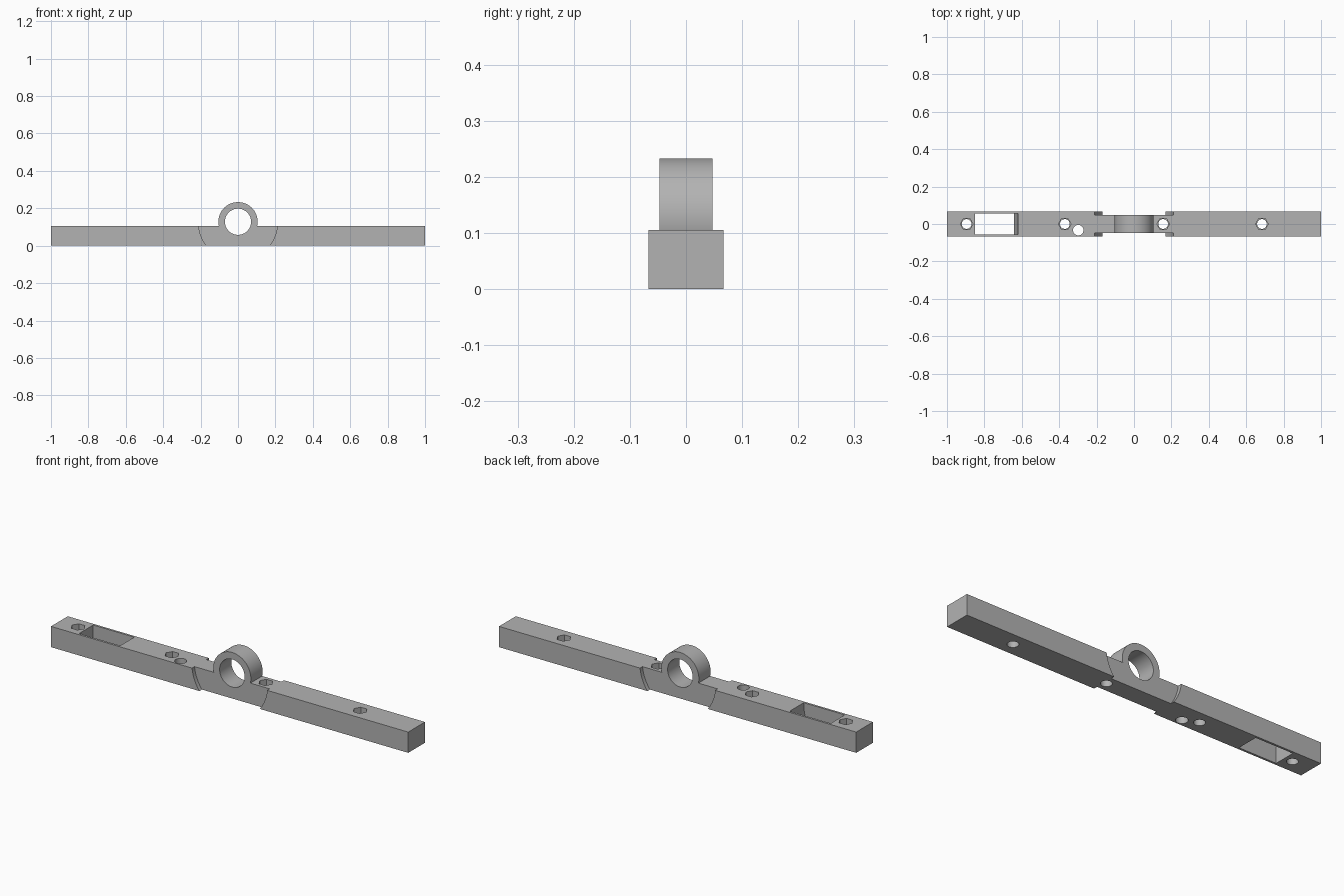
import bpy, bmesh, math
from mathutils import Matrix

if "Cube" in bpy.data.objects:
    bpy.data.objects.remove(bpy.data.objects["Cube"])

HALF_W, BAR_H = 0.067, 0.105      # bar half width and height
NECK_W = 0.047                    # half width of the neck and ring
RING_Z = 0.128                    # ring axis height

grey = bpy.data.materials.new("grey")
grey.diffuse_color = (0.45, 0.45, 0.45, 1)
grey.use_nodes = True
grey.node_tree.nodes["Principled BSDF"].inputs["Base Color"].default_value = grey.diffuse_color


def new_object(name, bm):
    bmesh.ops.recalc_face_normals(bm, faces=bm.faces)
    mesh = bpy.data.meshes.new(name)
    bm.to_mesh(mesh)
    bm.free()
    mesh.materials.append(grey)
    obj = bpy.data.objects.new(name, mesh)
    bpy.context.collection.objects.link(obj)
    return obj


def box(name, x0, x1, y0, y1, z0, z1):
    bm = bmesh.new()
    bmesh.ops.create_cube(bm, size=1)
    for v in bm.verts:
        v.co = ((x0 + x1) / 2 + v.co.x * (x1 - x0),
                (y0 + y1) / 2 + v.co.y * (y1 - y0),
                (z0 + z1) / 2 + v.co.z * (z1 - z0))
    return new_object(name, bm)


def cylinder(name, radius, length, centre, axis="Z", sides=32):
    bm = bmesh.new()
    turn = Matrix.Rotation(math.pi / 2, 4, "X") if axis == "Y" else Matrix()
    bmesh.ops.create_cone(bm, cap_ends=True, segments=sides, radius1=radius, radius2=radius,
                          depth=length, matrix=Matrix.Translation(centre) @ turn)
    return new_object(name, bm)


def extruded_profile(name, points, y0, y1):
    bm = bmesh.new()
    face = bm.faces.new([bm.verts.new((x, y0, z)) for x, z in points])
    grown = bmesh.ops.extrude_face_region(bm, geom=[face])["geom"]
    bmesh.ops.translate(bm, vec=(0, y1 - y0, 0),
                        verts=[g for g in grown if isinstance(g, bmesh.types.BMVert)])
    return new_object(name, bm)


def combine(target, tool, operation="DIFFERENCE"):
    mod = target.modifiers.new("combine", "BOOLEAN")
    mod.operation, mod.solver, mod.object = operation, "EXACT", tool
    bpy.context.view_layer.objects.active = target
    bpy.ops.object.modifier_apply(modifier=mod.name)
    bpy.data.objects.remove(tool, do_unlink=True)


# Straight bar with curved side recesses around the neck
bar = box("bar_with_ring", -1, 1, -HALF_W, HALF_W, 0, BAR_H)
for side in (-1, 1):
    combine(bar, cylinder("side_recess", 0.212, 0.1, (0, side * (NECK_W + 0.05), RING_Z), "Y", 96))

# Ring standing on the neck, bored through
combine(bar, cylinder("ring", 0.105, 2 * NECK_W, (0, 0, RING_Z), "Y", 64), "UNION")
combine(bar, cylinder("ring_bore", 0.07, 0.3, (0, 0, RING_Z), "Y", 64))

# Bolt holes with hexagonal nut pockets on top
for x in (-0.895, -0.37, 0.156, 0.684):
    combine(bar, cylinder("bolt_hole", 0.026, 0.4, (x, 0, 0.05)))
    bm = bmesh.new()
    bmesh.ops.create_cone(bm, cap_ends=True, segments=6, radius1=0.034, radius2=0.034, depth=0.1,
                          matrix=Matrix.Translation((x, 0, 0.113)) @ Matrix.Rotation(math.pi / 2, 4, "Z"))
    combine(bar, new_object("nut_pocket", bm))

# Plain offset hole
combine(bar, cylinder("offset_hole", 0.028, 0.4, (-0.298, -0.033, 0.05)))

# Rectangular slot with an arched inner end
arc = [(-0.9 + 0.28 * math.cos(a), BAR_H + 0.28 * math.sin(a))
       for a in (math.radians(-24 + 2 * i) for i in range(15))]
combine(bar, extruded_profile("slot", [(-0.85, arc[0][1])] + arc + [(-0.85, arc[-1][1])], -0.056, 0.056))

# Smooth round walls, sharp edges kept
bar.select_set(True)
bpy.context.view_layer.objects.active = bar
bpy.ops.object.shade_smooth_by_angle(angle=math.radians(30))
